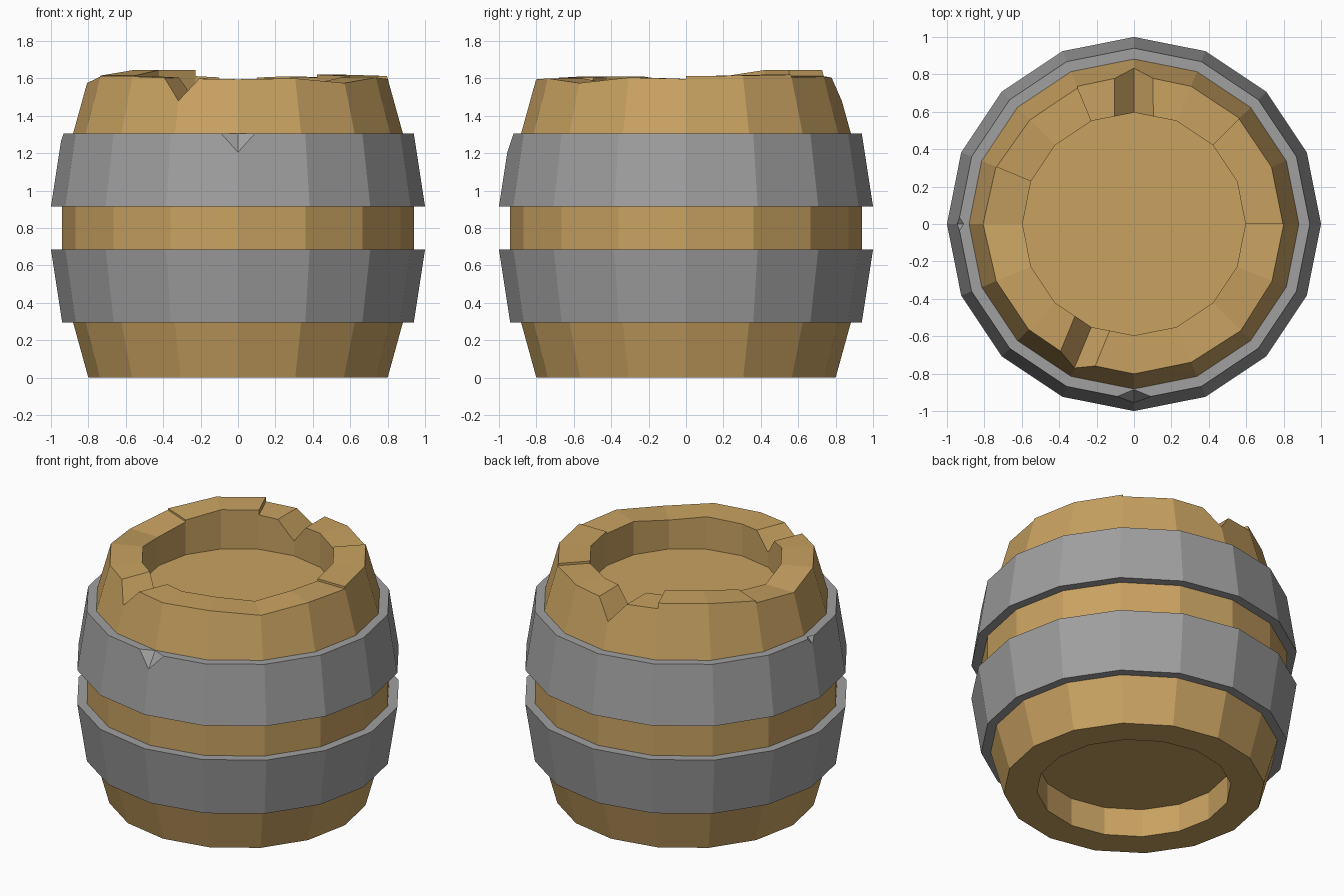
import bpy, bmesh, math
from mathutils import Vector

if "Cube" in bpy.data.objects:
    bpy.data.objects.remove(bpy.data.objects["Cube"])

SIDES = 16


def material(name, rgb):
    m = bpy.data.materials.new(name)
    m.diffuse_color = (*rgb, 1)
    m.use_nodes = True
    m.node_tree.nodes["Principled BSDF"].inputs["Base Color"].default_value = m.diffuse_color
    return m


wood = material("oak wood", (0.58, 0.36, 0.12))
iron = material("grey iron", (0.35, 0.35, 0.35))


def finish(bm, name, mat=None):
    bmesh.ops.remove_doubles(bm, verts=bm.verts, dist=1e-5)
    bmesh.ops.recalc_face_normals(bm, faces=bm.faces)
    mesh = bpy.data.meshes.new(name)
    bm.to_mesh(mesh)
    bm.free()
    ob = bpy.data.objects.new(name, mesh)
    bpy.context.collection.objects.link(ob)
    if mat:
        mesh.materials.append(mat)
    return ob


def polar(k, r, z):
    a = 2 * math.pi * (k % SIDES) / SIDES
    return Vector((r * math.cos(a), r * math.sin(a), z))


def face(bm, pts):
    bm.faces.new([bm.verts.new(p) for p in pts])


def hull(points):
    bm = bmesh.new()
    for p in points:
        bm.verts.new(p)
    bmesh.ops.convex_hull(bm, input=bm.verts)
    return finish(bm, "cutter")


def cut(ob, cutter):
    mod = ob.modifiers.new("notch", 'BOOLEAN')
    mod.operation = 'DIFFERENCE'
    mod.solver = 'EXACT'
    mod.object = cutter
    bpy.context.view_layer.objects.active = ob
    bpy.ops.object.modifier_apply(modifier=mod.name)
    bpy.data.objects.remove(cutter)


# Barrel body: rim heights per corner, as (before, after) where staves step
rim = [(1.597, 1.612), 1.615, (1.62, 1.605), 1.61, 1.60, (1.612, 1.645), 1.645,
       (1.615, 1.603), 1.575, 1.61, 1.61, 1.60, 1.595, 1.60, 1.575, 1.605]
rim = [h if isinstance(h, tuple) else (h, h) for h in rim]
BORE, TOP_FLOOR, BASE_FLOOR = 0.596, 1.38, 0.19
profile = [(BORE, BASE_FLOOR), (BORE, 0), (0.80, 0), (0.883, 0.30),
           (0.94, 0.685), (0.94, 0.915), (0.883, 1.30)]


def outer(k, z):
    return polar(k, 0.883 - (z - 1.30) * 0.277, z)


def column(k, top):
    return [h for h in sorted(set(rim[k % SIDES])) if h <= top]


bm = bmesh.new()
for k in range(SIDES):
    n = k + 1
    a, b = rim[k][1], rim[n % SIDES][0]
    for (r0, z0), (r1, z1) in zip(profile, profile[1:]):
        face(bm, [polar(k, r0, z0), polar(n, r0, z0), polar(n, r1, z1), polar(k, r1, z1)])
    # upper stave, rim top and bore wall
    ca, cb = column(k, a), column(n, b)
    face(bm, [polar(k, 0.883, 1.30), polar(n, 0.883, 1.30)]
         + [outer(n, z) for z in cb] + [outer(k, z) for z in reversed(ca)])
    face(bm, [outer(k, a), outer(n, b), polar(n, BORE, b), polar(k, BORE, a)])
    face(bm, [polar(k, BORE, TOP_FLOOR), polar(n, BORE, TOP_FLOOR)]
         + [polar(n, BORE, z) for z in cb] + [polar(k, BORE, z) for z in reversed(ca)])
    # radial step between uneven staves
    lo, hi = min(rim[k]), max(rim[k])
    if hi > lo:
        face(bm, [outer(k, lo), polar(k, BORE, lo), polar(k, BORE, hi), outer(k, hi)])
for z in (BASE_FLOOR, TOP_FLOOR):
    face(bm, [polar(k, BORE, z) for k in range(SIDES)])
body = finish(bm, "barrel_body", wood)

# V notches chopped into the rim
for k in (4, 11):
    out = polar(k, 1, 0)
    side = Vector((-out.y, out.x, 0))
    cut(body, hull([out * r + side * s + Vector((0, 0, z))
                    for r in (0.45, 1.0)
                    for s, z in ((0, 1.48), (0.2, 1.72), (-0.2, 1.72))]))


# Iron hoops
def hoop(name, section):
    bm = bmesh.new()
    for k in range(SIDES):
        for i, (r1, z1) in enumerate(section):
            r0, z0 = section[i - 1]
            face(bm, [polar(k, r0, z0), polar(k + 1, r0, z0),
                      polar(k + 1, r1, z1), polar(k, r1, z1)])
    return finish(bm, name, iron)


hoop("lower_hoop", [(0.86, 0.295), (0.94, 0.295), (1.0, 0.685), (0.92, 0.685)])
upper = hoop("upper_hoop", [(0.92, 0.915), (1.0, 0.915), (0.94, 1.305), (0.86, 1.305)])

# Dents in the upper hoop's top edge: corner, half width, depth inwards, drop
for k, w, inward, drop in ((12, 0.09, 0.055, 0.10), (8, 0.035, 0.03, 0.04)):
    out = polar(k, 1, 0)
    side = Vector((-out.y, out.x, 0))
    inner = polar(k, 0.94 - inward, 1.305)
    low = polar(k, 0.94 + drop * 0.154, 1.305 - drop)
    mid = (inner + low) / 2
    edges = [out * (0.94 - w * 0.199) + side * s + Vector((0, 0, 1.305)) for s in (w, -w)]
    cut(upper, hull([inner + (inner - low), low + (low - inner)]
                    + [mid + (e - mid) * 3 for e in edges]))
